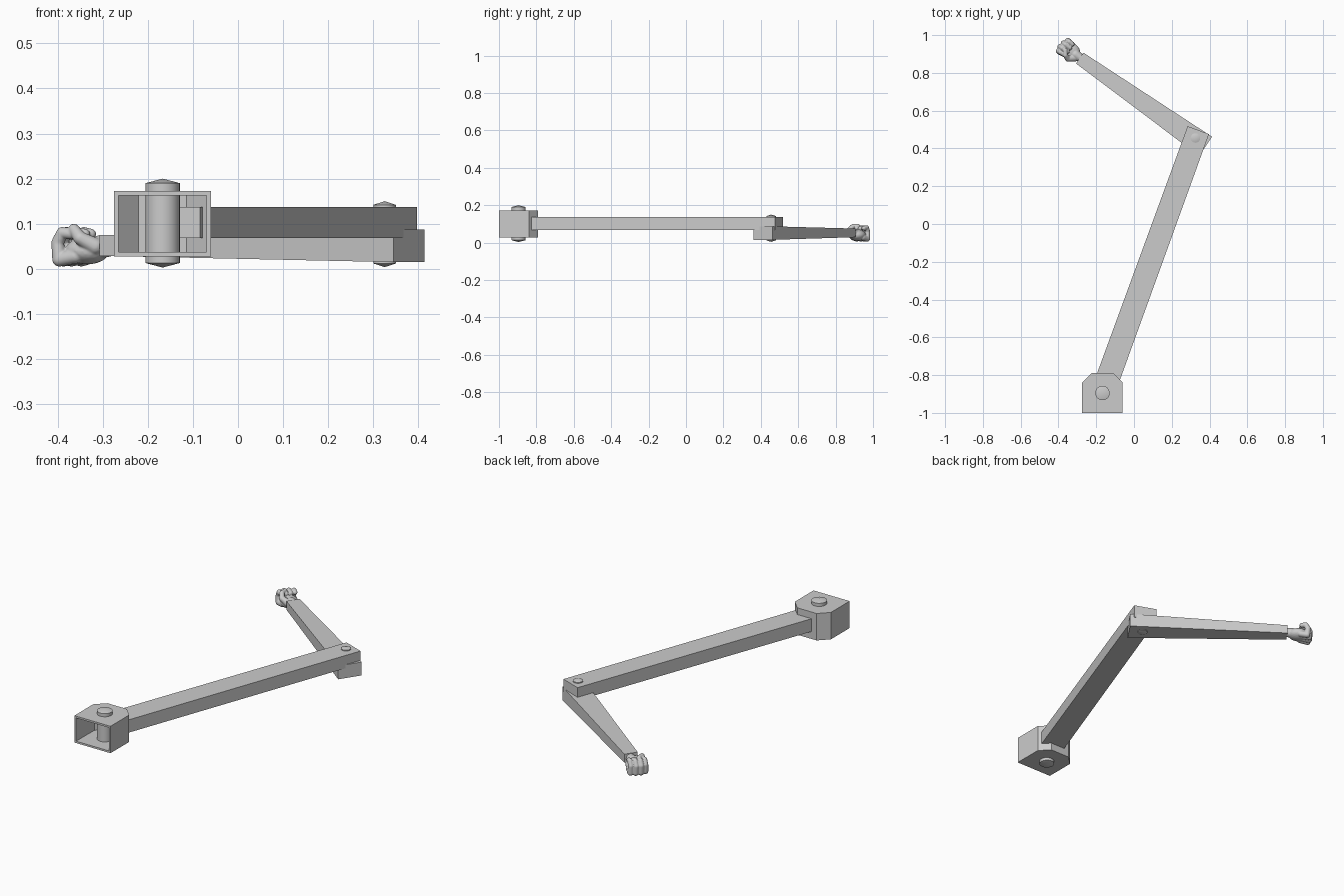
import bpy, bmesh
from mathutils import Vector, Matrix

if "Cube" in bpy.data.objects:
    bpy.data.objects.remove(bpy.data.objects["Cube"])


def finish(name, bm):
    bmesh.ops.recalc_face_normals(bm, faces=bm.faces)
    mesh = bpy.data.meshes.new(name)
    bm.to_mesh(mesh)
    bm.free()
    ob = bpy.data.objects.new(name, mesh)
    bpy.context.collection.objects.link(ob)
    return ob


def activate(ob):
    bpy.ops.object.select_all(action='DESELECT')
    ob.select_set(True)
    bpy.context.view_layer.objects.active = ob


def loft(name, rings, open_side=None):
    """Skin closed rings of points and cap both ends."""
    bm = bmesh.new()
    loops = [[bm.verts.new(p) for p in r] for r in rings]
    n = len(loops[0])
    for a, b in zip(loops, loops[1:]):
        for i in range(n):
            if i != open_side:
                j = (i + 1) % n
                bm.faces.new((a[i], a[j], b[j], b[i]))
    bm.faces.new(loops[0][::-1])
    bm.faces.new(loops[-1])
    return finish(name, bm)


def bar_end(a, b, z0, z1):
    """Rectangular bar end standing on the plan segment a-b."""
    return [(*a, z0), (*b, z0), (*b, z1), (*a, z1)]


def pin(name, x, y, r, z_low, z_high, dome):
    """Round pin with shallow conical ends."""
    bm = bmesh.new()
    bmesh.ops.create_cone(bm, cap_ends=True, segments=32, radius1=r, radius2=r,
                          depth=z_high - z_low,
                          matrix=Matrix.Translation((x, y, (z_low + z_high) / 2)))
    caps = [f for f in bm.faces if len(f.verts) > 4]
    for f in bmesh.ops.poke(bm, faces=caps)['verts']:
        f.co.z += dome if f.co.z > (z_low + z_high) / 2 else -dome
    ob = finish(name, bm)
    activate(ob)
    bpy.ops.object.shade_smooth_by_angle(angle=0.25)


# hollow shoulder housing, open at the front
plan = [(-0.275, -1), (-0.06, -1), (-0.06, -0.84), (-0.11, -0.79),
        (-0.225, -0.79), (-0.275, -0.84)]
housing = loft("shoulder_housing",
               [[(x, y, z) for x, y in plan] for z in (0.028, 0.173)], open_side=0)
shell = housing.modifiers.new("wall", 'SOLIDIFY')
shell.thickness = 0.01
shell.offset = -1
shell.use_even_offset = True

# pivot pins
pin("shoulder_pin", -0.167, -0.895, 0.038, 0.013, 0.19, 0.01)
pin("elbow_pin", 0.325, 0.455, 0.025, 0.012, 0.142, 0.008)

# upper arm bar
loft("upper_arm", [bar_end((-0.203, -0.811), (-0.084, -0.852), 0.068, 0.137),
                   bar_end((0.284, 0.518), (0.397, 0.476), 0.068, 0.137)])

# tapering forearm bar
loft("forearm", [bar_end((0.345, 0.36), (0.413, 0.462), 0.015, 0.087),
                 bar_end((-0.307, 0.85), (-0.268, 0.907), 0.029, 0.075)])

# fist frame: u along the forearm, v across it towards the thumb side
to_hand = Matrix(((-0.82, -0.57, 0, -0.285), (0.57, -0.82, 0, 0.88),
                  (0, 0, 1, 0), (0, 0, 0, 1)))
hand = bmesh.new()


def ball(bm, p, r):
    size = r if isinstance(r, tuple) else (r, r, r)
    return bmesh.ops.create_icosphere(
        bm, subdivisions=3, radius=1,
        matrix=to_hand @ Matrix.Translation(p) @ Matrix.Diagonal((*size, 1)))['verts']


def limb(points):
    """Chain of rounded tapered segments through (u, v, z, radius) points."""
    for a, b in zip(points, points[1:]):
        bm = bmesh.new()
        ball(bm, a[:3], a[3])
        ball(bm, b[:3], b[3])
        hull = bmesh.ops.convex_hull(bm, input=bm.verts)
        inner = {g for g in hull['geom_interior'] if isinstance(g, bmesh.types.BMVert)}
        bmesh.ops.delete(bm, geom=list(inner), context='VERTS')
        bmesh.ops.recalc_face_normals(bm, faces=bm.faces)
        part = bpy.data.meshes.new("part")
        bm.to_mesh(part)
        bm.free()
        hand.from_mesh(part)
        bpy.data.meshes.remove(part)


# wrist and palm
limb([(-0.015, 0, 0.051, 0.021), (0.03, 0, 0.048, 0.026)])
ball(hand, (0.06, 0, 0.04), (0.052, 0.045, 0.03))

# four curled fingers
for v, s in ((-0.037, 0.88), (-0.013, 0.97), (0.012, 1.0), (0.036, 0.95)):
    limb([(0.07, v * 0.85, 0.028, 0.016), (0.116 * s, v, 0.021, 0.016),
          (0.121 * s, v, 0.058, 0.014), (0.108 * s, v, 0.08, 0.013),
          (0.075, v * 0.95, 0.077, 0.012)])

# thumb folded over the fingers
limb([(0.025, 0.02, 0.05, 0.019), (0.05, 0.042, 0.068, 0.015),
      (0.072, 0.034, 0.088, 0.012), (0.088, 0.012, 0.089, 0.011)])

fist = finish("fist", hand)
mod = fist.modifiers.new("merge", 'REMESH')
mod.mode = 'VOXEL'
mod.voxel_size = 0.0025
mod.use_smooth_shade = True
mod = fist.modifiers.new("soften", 'SMOOTH')
mod.factor = 0.5
mod.iterations = 5
